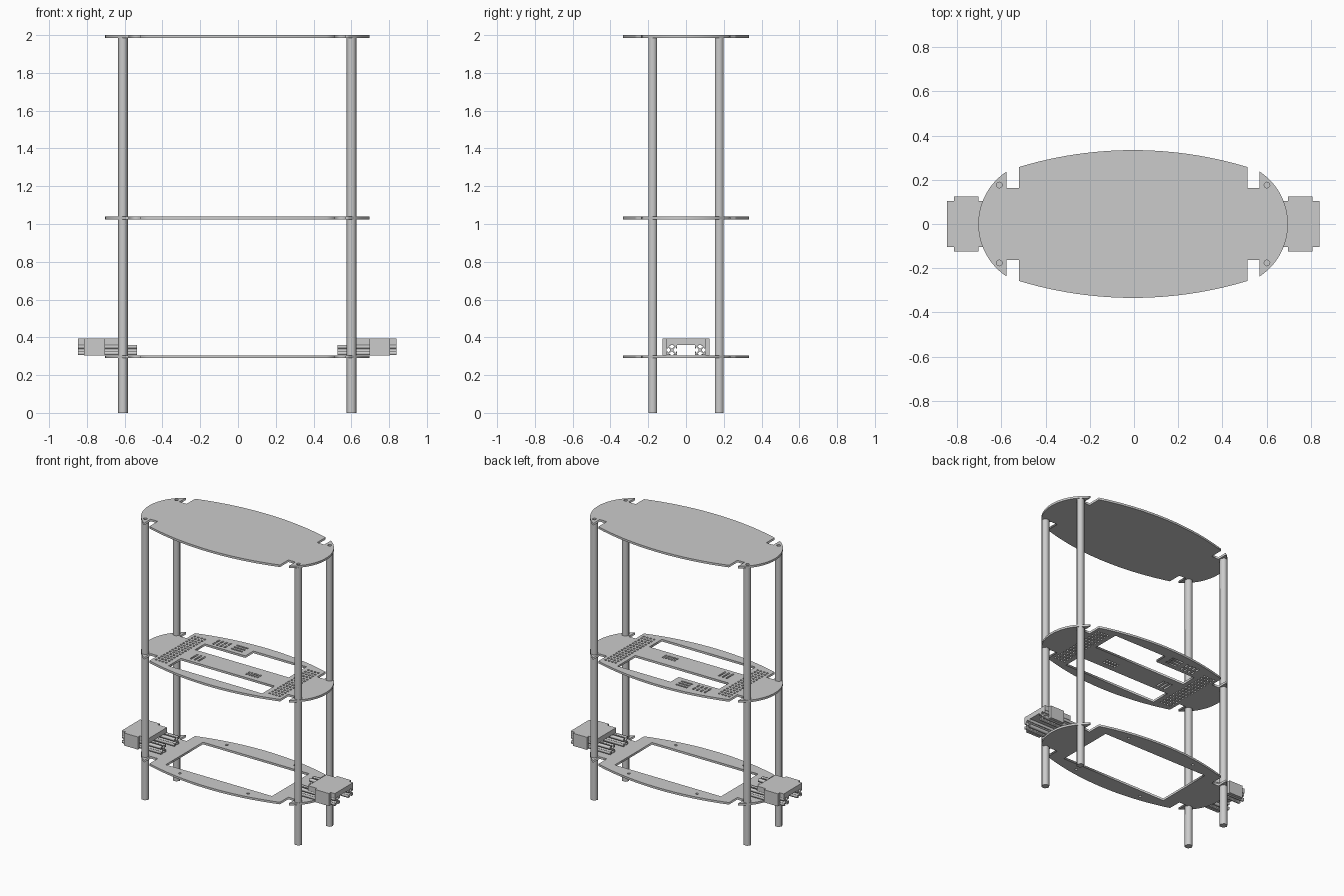
import bpy, bmesh
from math import sin, cos, pi, asin
from mathutils import Matrix

if "Cube" in bpy.data.objects:
    bpy.data.objects.remove(bpy.data.objects["Cube"])

CX = -0.004          # the plates sit a hair off centre
THICK = 0.015

grey = bpy.data.materials.new("light_grey")
grey.use_nodes = True
grey.diffuse_color = (0.6, 0.6, 0.6, 1)
grey.node_tree.nodes["Principled BSDF"].inputs["Base Color"].default_value = (0.6, 0.6, 0.6, 1)


def extruded(name, loops, depth, matrix):
    """Extrude an outline (first loop) with holes (other loops) along local z."""
    curve = bpy.data.curves.new(name, 'CURVE')
    curve.dimensions = '2D'
    curve.fill_mode = 'BOTH'
    curve.extrude = depth / 2
    for loop in loops:
        spline = curve.splines.new('POLY')
        spline.points.add(len(loop) - 1)
        for point, (x, y) in zip(spline.points, loop):
            point.co = (x, y, 0, 1)
        spline.use_cyclic_u = True
    temp = bpy.data.objects.new(name + "_curve", curve)
    bpy.context.collection.objects.link(temp)
    bpy.context.view_layer.update()
    graph = bpy.context.evaluated_depsgraph_get()
    mesh = bpy.data.meshes.new_from_object(temp.evaluated_get(graph))
    bpy.data.objects.remove(temp)
    bm = bmesh.new()
    bm.from_mesh(mesh)
    bmesh.ops.remove_doubles(bm, verts=bm.verts, dist=0.00005)
    bmesh.ops.recalc_face_normals(bm, faces=bm.faces)
    bm.to_mesh(mesh)
    bm.free()
    mesh.transform(matrix)
    return add_object(name, mesh)


def add_object(name, mesh):
    mesh.materials.clear()
    mesh.materials.append(grey)
    obj = bpy.data.objects.new(name, mesh)
    bpy.context.collection.objects.link(obj)
    return obj


def box(name, x0, x1, y0, y1, z0, z1):
    bm = bmesh.new()
    bmesh.ops.create_cube(bm, size=1)
    for v in bm.verts:
        v.co = ((x0 + x1) / 2 + v.co.x * (x1 - x0),
                (y0 + y1) / 2 + v.co.y * (y1 - y0),
                (z0 + z1) / 2 + v.co.z * (z1 - z0))
    mesh = bpy.data.meshes.new(name)
    bm.to_mesh(mesh)
    bm.free()
    return add_object(name, mesh)


def rect(x0, x1, y0, y1):
    return [(x0, y0), (x1, y0), (x1, y1), (x0, y1)]


def circle(x, y, r, n=12):
    return [(x + r * cos(2 * pi * i / n), y + r * sin(2 * pi * i / n)) for i in range(n)]


def slots(x0, y0, nx, ny, dx, dy, w, h):
    """Grid of small rectangular holes, w by h, spaced dx and dy."""
    return [rect(x0 + i * dx, x0 + i * dx + w, y0 + j * dy, y0 + j * dy + h)
            for i in range(nx) for j in range(ny)]


# Plate outline: round ends, bowed long sides, four square notches
def plate_outline():
    end_r, end_y, side_r = 0.2834, 0.237, 1.78
    sweep = asin(end_y / end_r)
    quarter = [(0.70 - end_r + end_r * cos(sweep * i / 12), end_r * sin(sweep * i / 12))
               for i in range(13)]
    quarter += [(0.572, 0.163), (0.516, 0.163)]
    quarter += [(x, 0.334 - side_r + (side_r ** 2 - x * x) ** 0.5)
                for x in [0.516 * (1 - i / 12) for i in range(13)]]
    half = quarter + [(-x, y) for x, y in reversed(quarter[:-1])]
    return half + [(x, -y) for x, y in reversed(half[1:-1])]


def plate(name, top, holes):
    return extruded(name, [plate_outline()] + holes, THICK,
                    Matrix.Translation((CX, 0, top - THICK / 2)))


SIGNS = [(sx, sy) for sx in (-1, 1) for sy in (-1, 1)]
POLE_X, POLE_Y = 0.605, 0.176

# Top shelf with bolt holes over the poles
plate("top_shelf", 2.0, [circle(sx * POLE_X, sy * POLE_Y, 0.013) for sx, sy in SIGNS])

# Middle shelf: two windows, perforated ends and connector slots
back_window = [(-0.37, 0.05), (0.37, 0.05), (0.37, 0.25), (-0.05, 0.25), (-0.05, 0.16), (-0.37, 0.16)]
mid_holes = [rect(-0.37, 0.37, -0.25, -0.11), back_window]
for x in (-0.495, 0.402):
    mid_holes += slots(x, -0.225, 4, 15, 0.026, 0.031, 0.014, 0.014)
mid_holes += slots(-0.33, 0.185, 4, 2, 0.03, 0.045, 0.012, 0.032)
mid_holes += slots(-0.19, 0.195, 1, 3, 0.1, 0.03, 0.09, 0.012)
mid_holes += slots(0.11, -0.07, 5, 2, 0.022, 0.028, 0.013, 0.018)
mid_holes += slots(-0.32, -0.08, 3, 1, 0.03, 0.1, 0.012, 0.08)
plate("middle_shelf", 1.04, mid_holes)

# Lower shelf: one big window and four screw holes
plate("lower_shelf", 0.305, [rect(-0.42, 0.42, -0.21, 0.21)]
      + [circle(sx * 0.27, sy * 0.265, 0.01) for sx, sy in SIGNS])

# Hexagonal poles
for sx, sy in SIGNS:
    name = ("front" if sy < 0 else "back") + ("_right" if sx < 0 else "_left") + "_pole"
    height = 2.0 - THICK
    extruded(name, [circle(0, 0, 0.027, 6)], height,
             Matrix.Translation((CX + sx * POLE_X, sy * POLE_Y, height / 2)))

# Slotted rail cross-section: one side repeated four times
side = [(0.027, 0.027), (0.027, 0.008), (0.021, 0.008), (0.021, 0.016),
        (0.009, 0.004), (0.009, -0.004), (0.021, -0.016), (0.021, -0.008), (0.027, -0.008)]
rail_profile = []
for k in range(4):
    c, s = round(cos(-k * pi / 2)), round(sin(-k * pi / 2))
    rail_profile += [(x * c - y * s, x * s + y * c) for x, y in side]
ALONG_X = Matrix(((0, 0, 1), (1, 0, 0), (0, 1, 0))).to_4x4()

# Side brackets: two rails, a cover and two cheeks at each end
for sx, label in ((-1, "right"), (1, "left")):
    def span(a, b):
        return sorted((CX + sx * a, CX + sx * b))
    for sy, place in ((-1, "front"), (1, "back")):
        extruded(f"{label}_{place}_rail", [rail_profile], 0.31,
                 Matrix.Translation((CX + sx * 0.687, sy * 0.075, 0.333)) @ ALONG_X)
        box(f"{label}_{place}_cheek", *span(0.70, 0.81), *sorted((sy * 0.104, sy * 0.125)), 0.305, 0.395)
    box(f"{label}_wide_cover", *span(0.70, 0.81), -0.104, 0.104, 0.36, 0.395)
    box(f"{label}_inner_cover", *span(0.63, 0.70), -0.104, 0.104, 0.36, 0.395)
    box(f"{label}_outer_cover", *span(0.81, 0.842), -0.104, 0.104, 0.36, 0.395)
